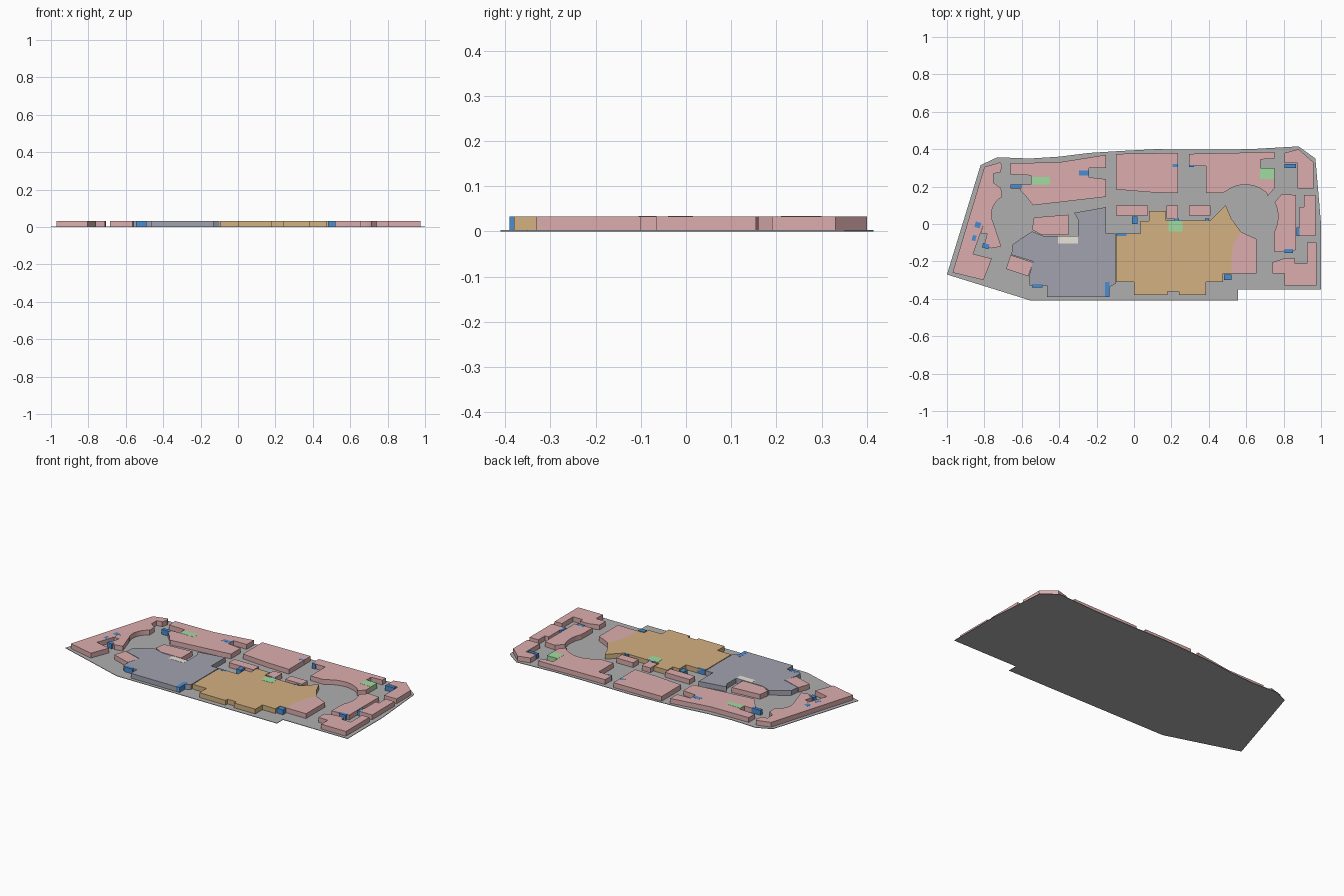
import bpy, bmesh, math

BASE, TOP = 0.003, 0.033


def mat(name, rgb):
    m = bpy.data.materials.new(name)
    m.diffuse_color = (*rgb, 1)
    return m


PINK = mat("pink", (0.72, 0.42, 0.42))
PURPLE = mat("purple", (0.36, 0.36, 0.43))
ORANGE = mat("orange", (0.65, 0.44, 0.22))
BLUE = mat("blue", (0.07, 0.27, 0.65))
GREEN = mat("green", (0.35, 0.72, 0.35))
CREAM = mat("cream", (0.82, 0.78, 0.70))
GREY = mat("floor_grey", (0.43, 0.43, 0.43))


def arc(cx, cy, r, a0, a1, n=10):
    steps = [math.radians(a0 + (a1 - a0) * i / n) for i in range(n + 1)]
    return [(cx + r * math.cos(a), cy + r * math.sin(a)) for a in steps]


def prism(name, pts, material, z0=BASE, z1=TOP):
    """Extrude a plan outline between two heights."""
    bm = bmesh.new()
    face = bm.faces.new([bm.verts.new((x, y, z0)) for x, y in pts])
    top = bmesh.ops.extrude_face_region(bm, geom=[face])["geom"]
    for v in top:
        if isinstance(v, bmesh.types.BMVert):
            v.co.z = z1
    bmesh.ops.recalc_face_normals(bm, faces=bm.faces)
    me = bpy.data.meshes.new(name)
    bm.to_mesh(me)
    bm.free()
    ob = bpy.data.objects.new(name, me)
    me.materials.append(material)
    bpy.context.collection.objects.link(ob)
    return ob


def block(name, x0, x1, y0, y1, material, z1=TOP, turn=0):
    """Rectangular plan block, optionally turned about its own centre."""
    cx, cy, w, d = (x0 + x1) / 2, (y0 + y1) / 2, (x1 - x0) / 2, (y1 - y0) / 2
    c, s = math.cos(math.radians(turn)), math.sin(math.radians(turn))
    pts = [(cx + u * c - v * s, cy + u * s + v * c)
           for u, v in ((-w, -d), (w, -d), (w, d), (-w, d))]
    return prism(name, pts, material, BASE, z1)


# Floor slab
prism("floor_slab", [
    (-1, -.27), (-.82, .315), (-.73, .357), (-.56, .35), (-.4, .36), (-.24, .38),
    (-.08, .39), (.11, .40), (.35, .398), (.62, .40), (.88, .415), (.97, .35),
    (1, 0), (1, -.35), (.555, -.35), (.555, -.41), (-.55, -.41)], GREY, 0, BASE)

# West shops around the left round court
prism("west_shop", [(-.97, -.26), (-.80, .305), (-.715, .33), (-.705, .31), (-.715, .275),
                    (-.75, .27), (-.75, .22), (-.71, .19)]
      + arc(-.655, .05, .107, 120, 208)
      + [(-.80, .01), (-.86, -.16), (-.76, -.185), (-.805, -.30)], PINK)
prism("west_inner_shop", [(-.80, .01), (-.75, .0), (-.71, -.12), (-.76, -.13),
                          (-.80, -.11), (-.785, -.05), (-.82, -.05)], PINK)
prism("northwest_shop", [(-.66, .325), (-.40, .33), (-.15, .37), (-.15, .30), (-.24, .30),
                         (-.24, .25), (-.15, .24), (-.15, .145), (-.54, .10), (-.575, .145),
                         (-.61, .18), (-.60, .21), (-.55, .21), (-.55, .26), (-.66, .265)], PINK)

# North and east shops around the right round court
prism("north_shop", [(-.095, .375), (.235, .38), (.235, .165), (.08, .17), (-.095, .185)], PINK)
prism("northeast_shop", [(.295, .375), (.75, .385), (.75, .35), (.675, .345), (.675, .24),
                         (.75, .24), (.75, .19), (.715, .15)]
      + arc(.595, .04, .17, 48, 122) + [(.475, .165), (.385, .165), (.385, .31), (.295, .31)], PINK)
prism("corner_shop", [(.805, .38), (.88, .40), (.96, .33), (.96, .19), (.875, .19),
                      (.875, .325), (.805, .325)], PINK)
prism("east_inner_shop", [(.79, .16), (.865, .155), (.865, -.14), (.75, -.15), (.75, -.075)]
      + arc(.595, .04, .175, -26, 26), PINK)
prism("east_outer_shop", [(.885, .09), (.91, .09), (.91, .155), (.97, .155), (.97, -.065),
                          (.885, -.065)], PINK)
prism("southeast_shop", [(.925, -.10), (.975, -.10), (.975, -.33), (.805, -.33), (.805, -.265),
                         (.74, -.265), (.74, -.205), (.80, -.185), (.86, -.185),
                         (.86, -.21), (.925, -.21)], PINK)

# Large orange store with its rounded pink neighbour
prism("large_store", [(-.095, -.05), (.035, -.05), (.035, .015), (.08, .015), (.08, .07),
                      (.17, .07), (.17, .02), (.41, .02), (.49, .10), (.52, .03), (.57, -.04),
                      (.535, -.10), (.52, -.17), (.52, -.265), (.475, -.265), (.475, -.31),
                      (.385, -.31), (.385, -.38), (.24, -.38), (.24, -.36), (.18, -.36),
                      (.18, -.38), (0, -.38), (0, -.31), (-.095, -.31)], ORANGE)
prism("rounded_shop", [(.52, -.265), (.52, -.17), (.535, -.10), (.57, -.04), (.61, -.06),
                       (.655, -.08), (.655, -.265)], PINK)

# Purple hall and the shops set into it
prism("south_hall", [(-.32, .06), (-.15, .09), (-.15, -.05), (-.10, -.05), (-.10, -.32),
                     (-.145, -.345), (-.13, -.39), (-.465, -.39), (-.465, -.33), (-.56, -.33),
                     (-.56, -.275), (-.54, -.20), (-.655, -.165), (-.65, -.11), (-.60, -.075),
                     (-.545, -.04), (-.48, -.065), (-.30, -.065), (-.30, .025)], PURPLE)
prism("hall_north_shop", [(-.535, .035), (-.35, .05), (-.35, -.06), (-.49, -.06), (-.545, -.03)], PINK)
prism("hall_west_shop", [(-.66, -.165), (-.54, -.205), (-.565, -.28), (-.685, -.24)], PINK)

# Small kiosks behind the large store
for i, (x0, x1, y0) in enumerate([(-.095, .075, .045), (.175, .235, .03), (.295, .41, .045)]):
    block(f"kiosk_{i}", x0, x1, y0, .10, PINK)
prism("kiosk_strip", [(.40, .01), (.46, .07), (.475, .06), (.42, .01)], ORANGE)

# Blue stairs and lifts
stairs = [(-.66, -.60, .19, .21, 0), (-.295, -.24, .26, .285, 0), (.205, .235, .305, .32, 0),
          (.295, .32, .305, .315, 0), (.805, .865, .30, .32, 0), (-.85, -.82, -.02, .01, -15),
          (-.865, -.845, -.09, -.06, -15), (-.81, -.775, -.13, -.105, -15),
          (-.545, -.49, -.34, -.32, 0), (-.155, -.13, -.39, -.31, 0), (-.095, -.04, -.065, -.05, 0),
          (-.01, .02, .0, .04, 0), (.215, .24, .005, .03, 0), (.38, .40, .015, .03, 0),
          (.48, .52, -.30, -.27, 0), (.805, .85, -.155, -.135, 0), (.87, .885, -.065, -.02, 0)]
for i, (x0, x1, y0, y1, turn) in enumerate(stairs):
    block(f"stair_{i}", x0, x1, y0, y1, BLUE, TOP + .0006, turn)

# Green washroom blocks and the cream service room
for i, (x0, x1, y0, y1) in enumerate([(-.55, -.45, .21, .25), (.675, .75, .24, .30),
                                      (.185, .26, -.04, .015)]):
    block(f"washroom_{i}", x0, x1, y0, y1, GREEN, TOP + .0008)
block("service_room", -.405, -.30, -.105, -.065, CREAM, TOP + .0008)
